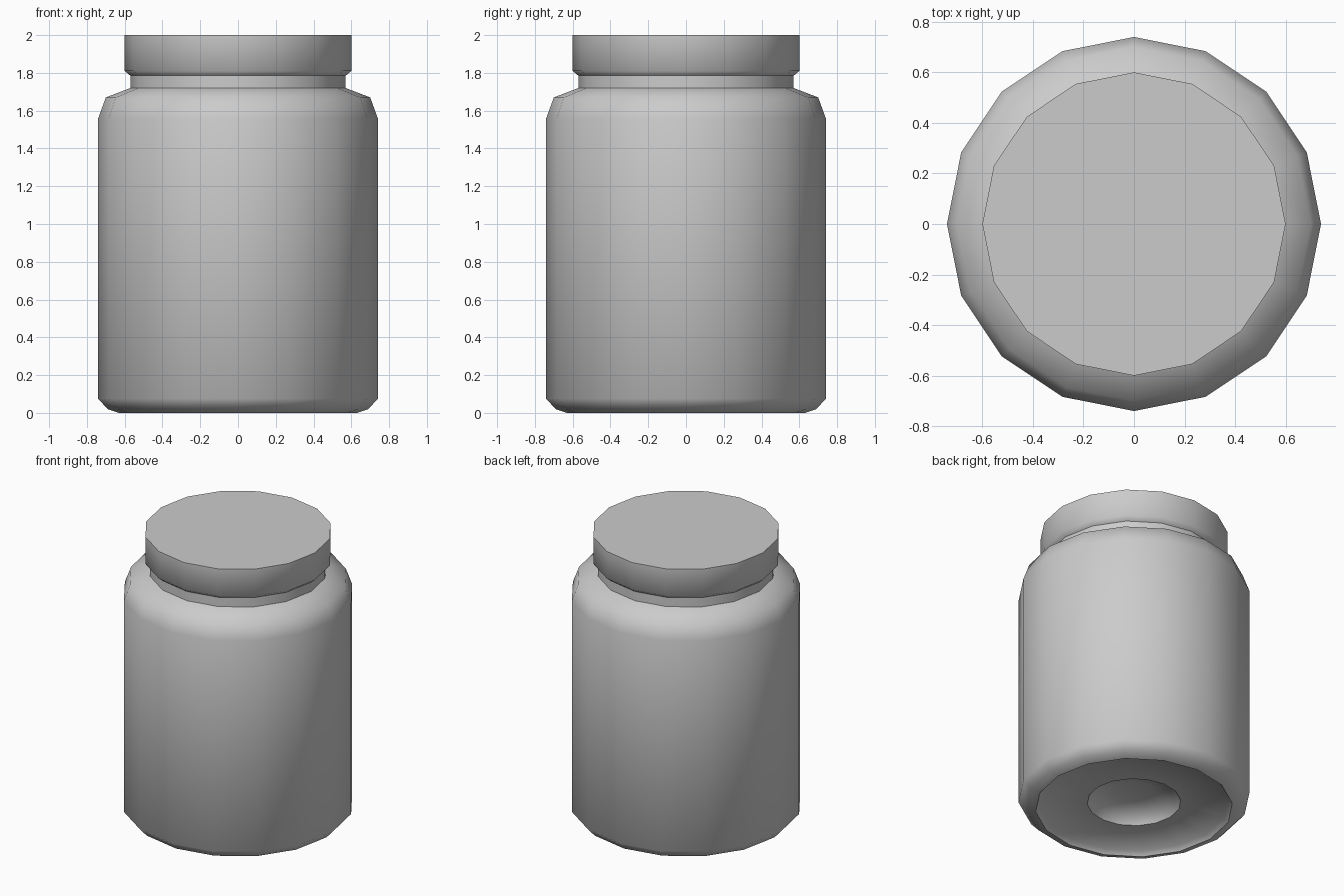
import bpy, bmesh
from math import cos, sin, tau, radians

if "Cube" in bpy.data.objects:
    bpy.data.objects.remove(bpy.data.objects["Cube"])

SIDES = 16


def lathe(name, profile):
    """Revolve (radius, z) points about z; radius 0 makes a pole, closed as a fan."""
    bm = bmesh.new()
    rings = []
    for r, z in profile:
        if r == 0:
            rings.append([bm.verts.new((0, 0, z))] * SIDES)
        else:
            rings.append([bm.verts.new((r * cos(tau * i / SIDES), r * sin(tau * i / SIDES), z))
                          for i in range(SIDES)])
    for a, b in zip(rings, rings[1:]):
        for i in range(SIDES):
            j = (i + 1) % SIDES
            bm.faces.new(dict.fromkeys((a[i], a[j], b[j], b[i])))
    mesh = bpy.data.meshes.new(name)
    bm.to_mesh(mesh)
    bm.free()
    ob = bpy.data.objects.new(name, mesh)
    bpy.context.collection.objects.link(ob)
    bpy.ops.object.select_all(action='DESELECT')
    ob.select_set(True)
    bpy.context.view_layer.objects.active = ob
    bpy.ops.object.shade_smooth_by_angle(angle=radians(54))
    return ob


# Jar body: dished base with a hollow centre, rim, wall, shoulder and neck
lathe("jar_body", [
    (0, 0.13), (0.13, 0.12), (0.27, 0.09), (0.30, 0.04), (0.605, 0.03),
    (0.63, 0), (0.69, 0.02), (0.74, 0.075), (0.74, 1.56), (0.70, 1.67),
    (0.57, 1.72), (0.57, 1.785)])

# Lid: chamfered lower edge, flat top
lathe("lid", [(0.57, 1.785), (0.60, 1.81), (0.60, 2.0), (0, 2.0)])
